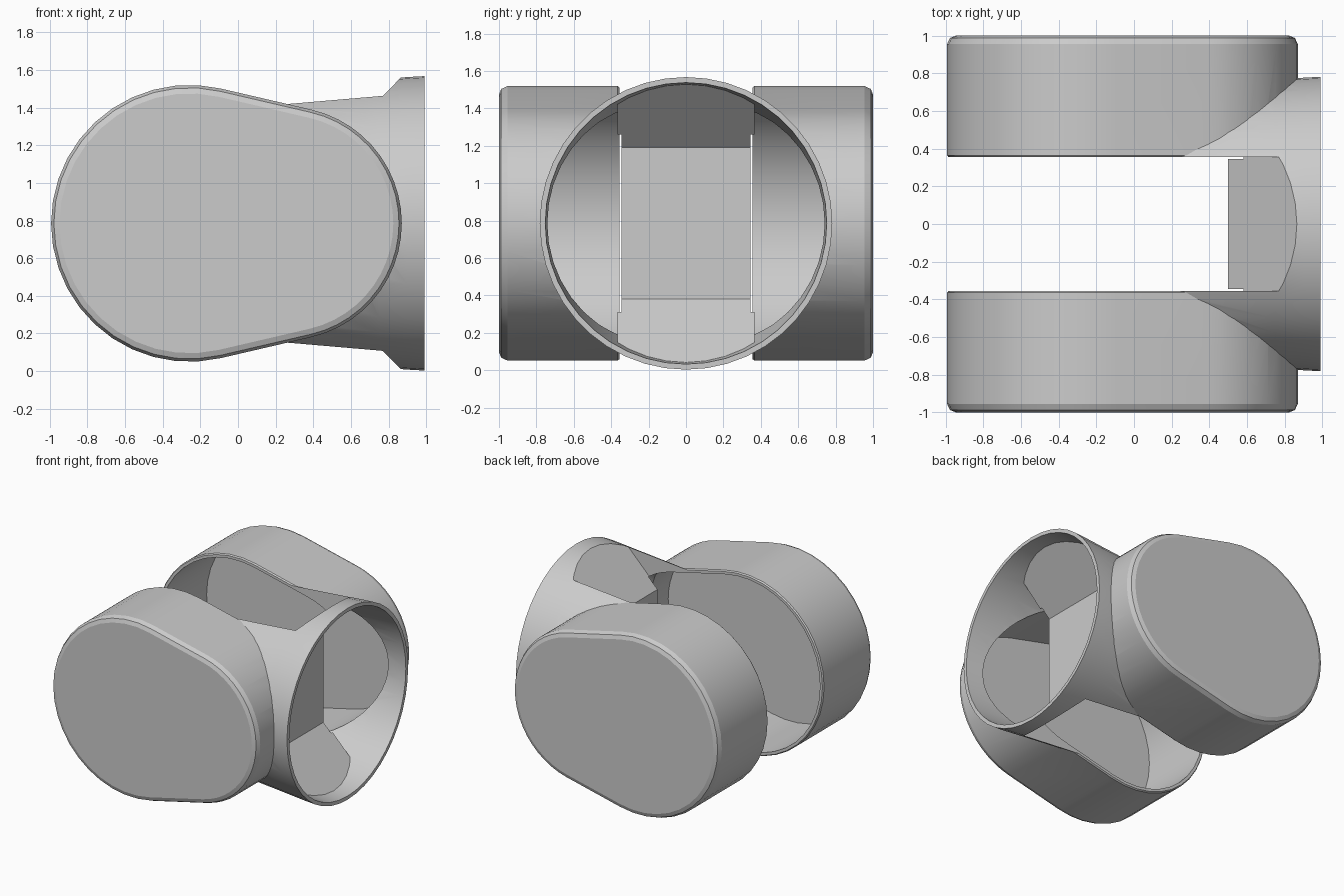
import bpy, bmesh
from math import cos, sin, acos, pi, radians

if "Cube" in bpy.data.objects:
    bpy.data.objects.remove(bpy.data.objects["Cube"])

CZ = 0.785          # height of the centre line
WALL = 0.03


def loft(name, rings):
    """Closed solid from a stack of equal-length rings."""
    bm = bmesh.new()
    vs = [[bm.verts.new(p) for p in ring] for ring in rings]
    n = len(vs[0])
    for a, b in zip(vs, vs[1:]):
        for i in range(n):
            j = (i + 1) % n
            bm.faces.new((a[i], a[j], b[j], b[i]))
    bm.faces.new(vs[0])
    bm.faces.new(vs[-1])
    bmesh.ops.recalc_face_normals(bm, faces=bm.faces)
    me = bpy.data.meshes.new(name)
    bm.to_mesh(me)
    bm.free()
    ob = bpy.data.objects.new(name, me)
    bpy.context.collection.objects.link(ob)
    return ob


def egg(y, inset, n=22):
    """Two arcs joined by tangent lines, in the xz plane."""
    x1, r1, x2, r2 = -0.258, 0.735, 0.25, 0.62
    phi = acos((r1 - r2) / (x2 - x1))
    pts = []
    for x, r, a, b in ((x2, r2, -phi, phi), (x1, r1, phi, 2 * pi - phi)):
        for i in range(n + 1):
            t = a + (b - a) * i / n
            pts.append((x + (r - inset) * cos(t), y, CZ + (r - inset) * sin(t)))
    return pts


def circle(x, r, n=44):
    return [(x, r * cos(2 * pi * i / n), CZ + r * sin(2 * pi * i / n)) for i in range(n)]


def cup(name, side, layers):
    return loft(name, [egg(side * y, d) for y, d in layers])


def slot(name, half, shift):
    """Channel between the cups, with a sloped back wall."""
    prof = [(-1.5, -0.06), (0.935, -0.06), (0.5, 0.38), (0.5, 1.19), (0.935, 1.63), (-1.5, 1.63)]
    return loft(name, [[(x + shift, y, z) for x, z in prof] for y in (-half, half)])


def combine(ob, other, op):
    m = ob.modifiers.new(op.title(), 'BOOLEAN')
    m.object, m.operation, m.solver = other, op, 'EXACT'
    bpy.context.view_layer.objects.active = ob
    bpy.ops.object.modifier_apply(modifier=m.name)
    bpy.data.objects.remove(other)


# Tapered tube joined to the two side cups
body = loft("fork_joint_shell", [circle(0.22, 0.725), circle(0.75, 0.765), circle(0.9, 0.777), circle(0.99, 0.782)])
for s in (-1, 1):
    combine(body, cup("side_cup", s, [(0.35, 0.012), (0.365, 0), (0.955, 0), (0.988, 0.015), (1.0, 0.045)]), 'UNION')

# Channel for the mating part
combine(body, slot("channel_cutter", 0.355, 0), 'DIFFERENCE')

# Tube bore, stopping at the back wall of the channel
bore = loft("bore_cutter", [circle(0.26, 0.695), circle(0.75, 0.735), circle(1.05, 0.757)])
combine(bore, slot("wall_keep", 0.365, WALL), 'DIFFERENCE')
combine(body, bore, 'DIFFERENCE')

# Hollow cups, open towards the channel
for s in (-1, 1):
    combine(body, cup("cup_cutter", s, [(0.346, WALL), (0.97, WALL)]), 'DIFFERENCE')

bpy.ops.object.select_all(action='DESELECT')
body.select_set(True)
bpy.context.view_layer.objects.active = body
bpy.ops.object.shade_smooth_by_angle(angle=radians(20))
